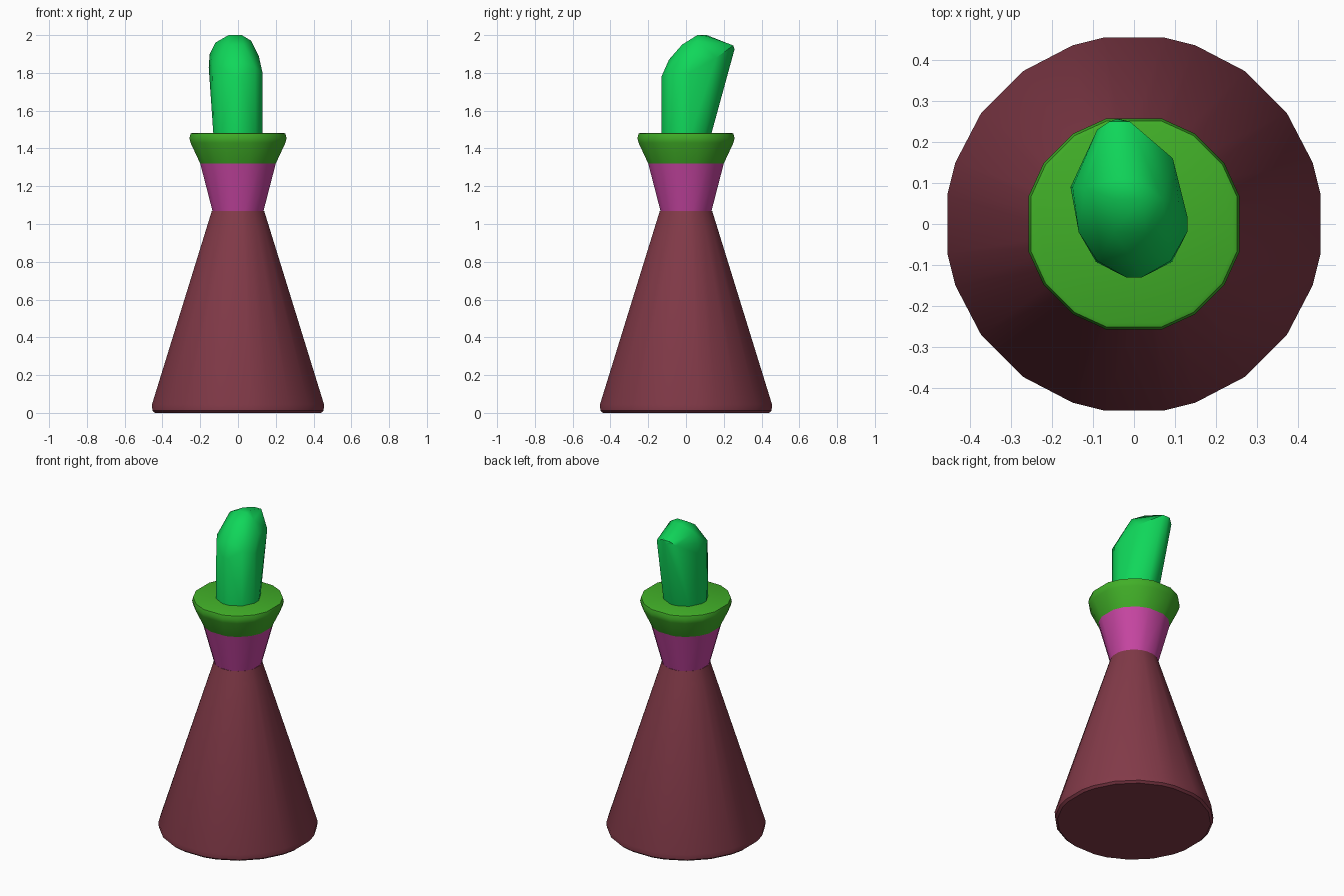
import bpy, bmesh
from math import radians, sin, cos

cube = bpy.data.objects.get("Cube")
if cube:
    bpy.data.objects.remove(cube)


def material(name, rgb):
    mat = bpy.data.materials.new(name)
    mat.use_nodes = True
    mat.diffuse_color = (*rgb, 1)
    mat.node_tree.nodes["Principled BSDF"].inputs["Base Color"].default_value = (*rgb, 1)
    return mat


def finish(bm, name, mat, angle):
    bmesh.ops.recalc_face_normals(bm, faces=bm.faces)
    mesh = bpy.data.meshes.new(name)
    bm.to_mesh(mesh)
    bm.free()
    mesh.materials.append(mat)
    obj = bpy.data.objects.new(name, mesh)
    bpy.context.collection.objects.link(obj)
    bpy.ops.object.select_all(action='DESELECT')
    obj.select_set(True)
    bpy.context.view_layer.objects.active = obj
    bpy.ops.object.shade_smooth_by_angle(angle=radians(angle))


def directions(quadrant):
    """Repeat the side angles of one quadrant around the whole circle."""
    return [radians(a + q) for q in (0, 90, 180, 270) for a in quadrant]


def lathe(name, profile, quadrant, mat):
    """Closed solid of revolution from (radius, height) points."""
    bm = bmesh.new()
    angles = directions(quadrant)
    n = len(angles)
    rings = [[bm.verts.new((r * cos(a), r * sin(a), z)) for a in angles]
             for r, z in profile]
    for low, high in zip(rings, rings[1:]):
        for i in range(n):
            j = (i + 1) % n
            bm.faces.new((low[i], low[j], high[j], high[i]))
    bm.faces.new(rings[0][::-1])
    bm.faces.new(rings[-1])
    finish(bm, name, mat, 28)


maroon = material("maroon", (0.223, 0.042, 0.065))
purple = material("purple", (0.578, 0.061, 0.366))
leaf = material("leaf green", (0.053, 0.429, 0.021))
emerald = material("emerald green", (0.005, 0.679, 0.102))

# Stacked cone, neck and flared collar
wide_sides = (9, 19, 36, 54, 71, 81)
narrow_sides = (15, 34, 56, 75)
lathe("cone_body", [(0.445, 0), (0.459, 0.012), (0.461, 0.045), (0.162, 1.0), (0.14, 1.07)],
      wide_sides, maroon)
lathe("neck", [(0.14, 1.07), (0.207, 1.32)], narrow_sides, purple)
lathe("collar", [(0.207, 1.32), (0.26, 1.43), (0.266, 1.455), (0.26, 1.478), (0.25, 1.482)],
      narrow_sides, leaf)

# Rounded stem leaning backwards: hull of a base ring and a slanted dome
bm = bmesh.new()
for a in directions((9, 45, 81)):
    bm.verts.new((0.131 * cos(a), 0.131 * sin(a), 1.46))
dome = [
    (0.02, -0.13, 1.78), (-0.02, -0.13, 1.78), (0.09, -0.09, 1.83), (-0.09, -0.09, 1.83),
    (0.13, -0.02, 1.8), (0.13, 0.02, 1.8), (-0.135, -0.02, 1.85), (0, -0.09, 1.87),
    (-0.155, 0.09, 1.83), (-0.15, 0.09, 1.9), (0.095, 0.16, 1.88), (0.11, 0.05, 1.89),
    (-0.05, -0.02, 1.95), (0.03, -0.02, 1.95), (-0.12, 0.09, 1.96), (0.07, 0.06, 1.97),
    (-0.05, 0.06, 2), (0.02, 0.06, 2), (-0.04, 0.11, 2), (0.01, 0.11, 1.995),
    (-0.04, 0.257, 1.925), (-0.01, 0.25, 1.945), (-0.06, 0.25, 1.945), (-0.09, 0.23, 1.92),
]
for co in dome:
    bm.verts.new(co)
hull = bmesh.ops.convex_hull(bm, input=bm.verts)
bmesh.ops.delete(bm, geom=[g for g in hull["geom_interior"] if isinstance(g, bmesh.types.BMVert)],
                 context='VERTS')
finish(bm, "leaning_stem", emerald, 38)
